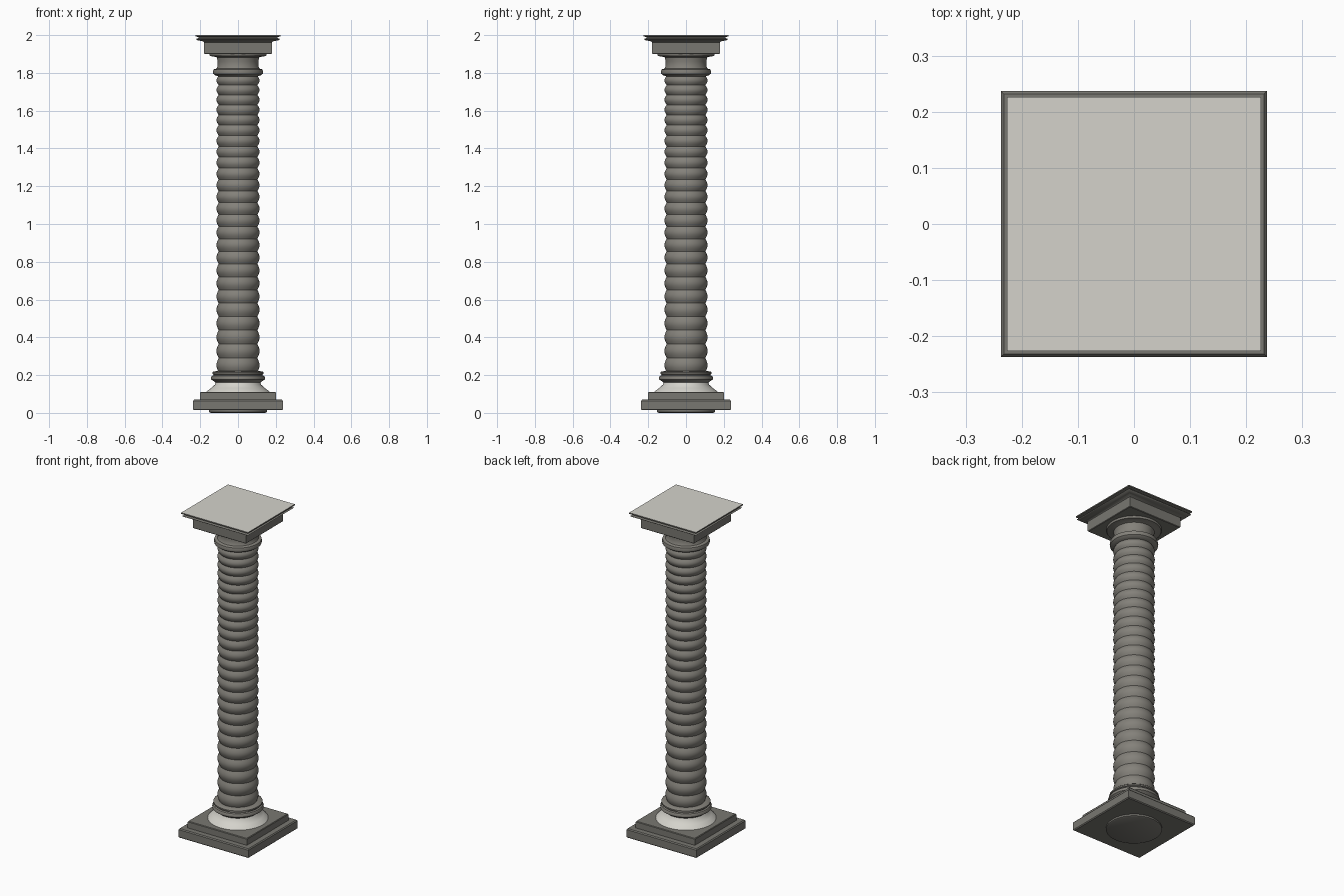
import bpy, bmesh, math

if "Cube" in bpy.data.objects:
    bpy.data.objects.remove(bpy.data.objects["Cube"])


def material(name, rgb):
    m = bpy.data.materials.new(name)
    m.diffuse_color = (*rgb, 1)
    m.use_nodes = True
    m.node_tree.nodes["Principled BSDF"].inputs["Base Color"].default_value = m.diffuse_color
    return m


STONE = material("grey stone", (0.23, 0.22, 0.195))
DARK = material("dark grey stone", (0.19, 0.185, 0.165))
PALE = material("pale stone", (0.66, 0.65, 0.60))


def finish(bm, name, mats, angle=35):
    bmesh.ops.recalc_face_normals(bm, faces=bm.faces)
    me = bpy.data.meshes.new(name)
    bm.to_mesh(me)
    bm.free()
    ob = bpy.data.objects.new(name, me)
    bpy.context.collection.objects.link(ob)
    for m in mats:
        me.materials.append(m)
    bpy.ops.object.select_all(action='DESELECT')
    ob.select_set(True)
    bpy.context.view_layer.objects.active = ob
    bpy.ops.object.shade_smooth_by_angle(angle=math.radians(angle))
    return ob


def stack(name, profile, mats, sides=48, square=False, angle=35):
    """Sweep a (radius, z) profile round the axis, or round a square."""
    bm = bmesh.new()
    if square:
        ring = [(-1, -1), (1, -1), (1, 1), (-1, 1)]
    else:
        ring = [(math.cos(2 * math.pi * i / sides), math.sin(2 * math.pi * i / sides))
                for i in range(sides)]
    loops = [[bm.verts.new((x * r, y * r, z)) for x, y in ring] for r, z in profile]
    n = len(ring)
    for a, b in zip(loops, loops[1:]):
        for i in range(n):
            j = (i + 1) % n
            bm.faces.new((a[i], a[j], b[j], b[i]))
    bm.faces.new(loops[0][::-1])
    bm.faces.new(loops[-1])
    return finish(bm, name, mats, angle)


# Base: foot disc, wide plinth with softened edges, smaller step
stack("foot_disc", [(0.145, 0), (0.153, 0.004), (0.153, 0.02)], [DARK])
stack("plinth", [(0.232, 0.014), (0.237, 0.019), (0.237, 0.064), (0.232, 0.07)],
      [DARK], square=True)
stack("plinth_step", [(0.2, 0.06), (0.2, 0.107), (0.197, 0.111)], [DARK], square=True)

# Pale flared skirt above the plinth
stack("base_skirt", [(0.17, 0.108), (0.165, 0.115), (0.141, 0.132), (0.122, 0.15),
                     (0.115, 0.175)], [PALE])

# Base mouldings
stack("base_mouldings", [(0.11, 0.155), (0.125, 0.165), (0.134, 0.172), (0.142, 0.177),
                         (0.143, 0.187), (0.138, 0.196), (0.129, 0.199), (0.129, 0.203),
                         (0.136, 0.206), (0.136, 0.214), (0.130, 0.219), (0.11, 0.222)],
      [STONE])

# Ringed shaft: rounded rings which get shorter towards the top
RINGS, STEPS = 25, 6
z0, z1 = 0.215, 1.785
heights = [1.2 - 0.4 * i / (RINGS - 1) for i in range(RINGS)]
unit = (z1 - z0) / sum(heights)
profile, z = [], z0
for h in heights:
    for k in range(STEPS):
        t = k / STEPS
        profile.append((0.1025 + 0.0115 * math.sin(math.pi * t), z + t * h * unit))
    z += h * unit
profile.append((0.1025, z1))
stack("ringed_shaft", profile, [STONE], angle=40)

# Neck: collar ring, plain neck, small flare under the block
stack("neck", [(0.10, 1.78), (0.122, 1.788), (0.131, 1.795), (0.133, 1.806),
               (0.130, 1.818), (0.114, 1.823), (0.109, 1.832), (0.108, 1.86),
               (0.112, 1.882), (0.125, 1.886), (0.148, 1.889), (0.152, 1.895),
               (0.152, 1.905)], [STONE])

# Capital: square block, flare and two thin plates
stack("capital_block", [(0.177, 1.9), (0.18, 1.903), (0.18, 1.962), (0.186, 1.967),
                        (0.2, 1.972)], [DARK], square=True)
stack("lower_plate", [(0.2, 1.97), (0.215, 1.973), (0.223, 1.979), (0.21, 1.984),
                      (0.21, 1.994)], [DARK], square=True)
top = stack("top_plate", [(0.21, 1.99), (0.226, 1.993), (0.226, 2.0)],
            [DARK, PALE], square=True)
for p in top.data.polygons:
    if p.normal.z > 0.9:
        p.material_index = 1
